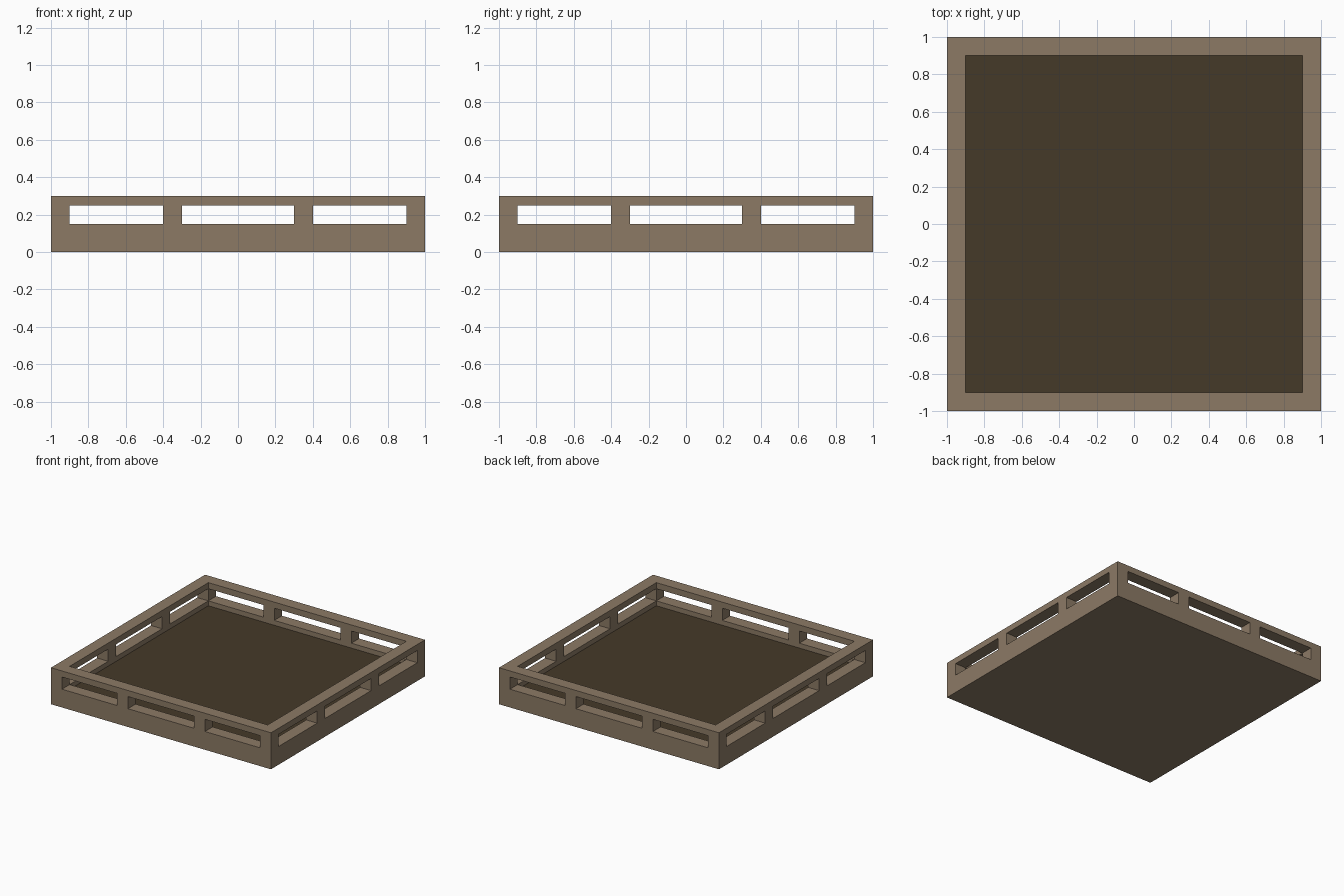
import bpy, bmesh
from math import radians

if "Cube" in bpy.data.objects:
    bpy.data.objects.remove(bpy.data.objects["Cube"])

FLOOR_Z = 0.1


def material(name, rgb):
    m = bpy.data.materials.new(name)
    m.diffuse_color = (*rgb, 1)
    m.use_nodes = True
    m.node_tree.nodes["Principled BSDF"].inputs["Base Color"].default_value = m.diffuse_color
    return m


def finish(bm, name, mat):
    me = bpy.data.meshes.new(name)
    bm.to_mesh(me)
    bm.free()
    me.materials.append(mat)
    ob = bpy.data.objects.new(name, me)
    bpy.context.collection.objects.link(ob)
    return ob


# Tray frame: one watertight shell over a coarse grid of solid and empty cells
cuts = [-1, -0.9, -0.4, -0.3, 0.3, 0.4, 0.9, 1]
levels = [0, FLOOR_Z, 0.15, 0.25, 0.3]
N, L = len(cuts) - 1, len(levels) - 1
POSTS = (0, 2, 4, 6)  # grid columns that stay solid between the slots


def solid(i, j, k):
    if not (0 <= i < N and 0 <= j < N and 0 <= k < L):
        return False
    if k == 0:                       # base slab
        return True
    if 0 < i < N - 1 and 0 < j < N - 1:   # open interior
        return False
    return k != 2 or (i in POSTS and j in POSTS)  # slot level keeps posts only


bm = bmesh.new()
verts = {}


def vert(c):
    if c not in verts:
        verts[c] = bm.verts.new((cuts[c[0]], cuts[c[1]], levels[c[2]]))
    return verts[c]


for i in range(N):
    for j in range(N):
        for k in range(L):
            if not solid(i, j, k):
                continue
            for axis in range(3):
                for side in (0, 1):
                    near = [i, j, k]
                    near[axis] += 2 * side - 1
                    if solid(*near):
                        continue
                    u, v = (axis + 1) % 3, (axis + 2) % 3
                    ring = []
                    for du, dv in ((0, 0), (1, 0), (1, 1), (0, 1)):
                        c = [i, j, k]
                        c[axis] += side
                        c[u] += du
                        c[v] += dv
                        ring.append(vert(tuple(c)))
                    bm.faces.new(ring if side else ring[::-1])

bmesh.ops.dissolve_limit(bm, angle_limit=radians(1), verts=bm.verts[:], edges=bm.edges[:])
finish(bm, "tray_frame", material("wood", (0.262, 0.195, 0.131)))

# Dark floor panel resting on the base slab
bm = bmesh.new()
bmesh.ops.create_cube(bm, size=1)
for v in bm.verts:
    v.co.x *= 1.8
    v.co.y *= 1.8
    v.co.z = FLOOR_Z + (0.01 if v.co.z > 0 else -0.01)
finish(bm, "floor_panel", material("dark_floor", (0.06, 0.042, 0.022)))
